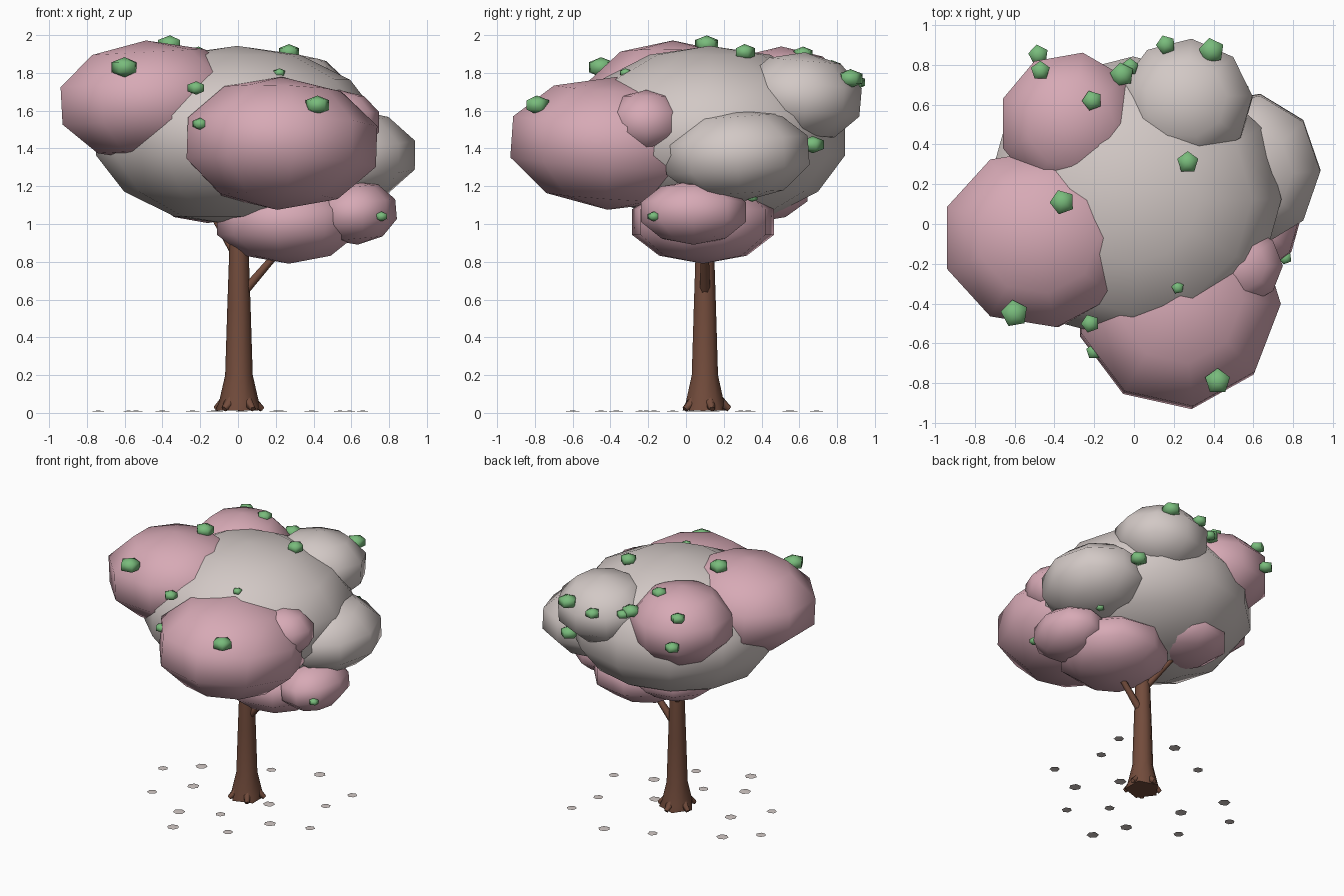
import bpy
import bmesh
from math import sin, cos, pi, radians
from mathutils import Vector, Matrix, Euler

cube = bpy.data.objects.get("Cube")
if cube:
    bpy.data.objects.remove(cube, do_unlink=True)


def material(name, rgb):
    mat = bpy.data.materials.new(name)
    mat.use_nodes = True
    mat.diffuse_color = (*rgb, 1)
    bsdf = mat.node_tree.nodes["Principled BSDF"]
    bsdf.inputs["Base Color"].default_value = (*rgb, 1)
    bsdf.inputs["Roughness"].default_value = 0.9
    return mat


PINK = material("blossom pink", (0.68, 0.4, 0.465))
PALE = material("pale blossom", (0.645, 0.58, 0.56))
BARK = material("bark brown", (0.17, 0.072, 0.045))
GREEN = material("leaf green", (0.19, 0.5, 0.2))


def finish(name, bm, mat, smooth):
    bmesh.ops.recalc_face_normals(bm, faces=bm.faces)
    mesh = bpy.data.meshes.new(name)
    bm.to_mesh(mesh)
    bm.free()
    mesh.materials.append(mat)
    for p in mesh.polygons:
        p.use_smooth = smooth and len(p.vertices) < 5
    obj = bpy.data.objects.new(name, mesh)
    bpy.context.collection.objects.link(obj)
    return obj


def lathe(name, profile, sides, mat, phase=0.0, smooth=True, wobble=0.0, capped=True):
    """Revolve (radius, height) points; a zero radius makes a pole.
    wobble spreads every other vertex of the first ring outwards."""
    bm = bmesh.new()
    rings = []
    for k, (r, z) in enumerate(profile):
        if r < 1e-6:
            rings.append([bm.verts.new((0, 0, z))])
            continue
        ring = []
        for i in range(sides):
            a = phase + 2 * pi * i / sides
            rr = r + (wobble if k == 0 and i % 2 else 0)
            ring.append(bm.verts.new((rr * cos(a), rr * sin(a), z)))
        rings.append(ring)
    for lo, hi in zip(rings, rings[1:]):
        for i in range(sides):
            j = (i + 1) % sides
            corners = [lo[i % len(lo)], lo[j % len(lo)], hi[j % len(hi)], hi[i % len(hi)]]
            bm.faces.new(list(dict.fromkeys(corners)))
    for end in (rings[0], rings[-1]):
        if capped and len(end) > 1:
            bm.faces.new(end)
    return finish(name, bm, mat, smooth)


def ball(name, center, radii, sides, bands, mat, phase=0, tilt=(0, 0)):
    profile = [(sin(pi * k / bands), -cos(pi * k / bands)) for k in range(bands + 1)]
    obj = lathe(name, profile, sides, mat, radians(phase))
    rot = Euler((radians(tilt[0]), radians(tilt[1]), 0)).to_matrix().to_4x4()
    obj.data.transform(Matrix.Translation(center) @ rot @ Matrix.Diagonal((*radii, 1)))


def limb(name, start, end, r0, r1, sides=6):
    start, end = Vector(start), Vector(end)
    axis = end - start
    obj = lathe(name, [(r0, 0), (r1, axis.length)], sides, BARK)
    rot = axis.to_track_quat('Z', 'Y').to_matrix().to_4x4()
    obj.data.transform(Matrix.Translation(start) @ rot)


# Trunk with flared foot, roots and branches
trunk = lathe("trunk", [(0.1, 0.012), (0.105, 0.06), (0.073, 0.2), (0.062, 0.55), (0.05, 0.9), (0.042, 1.1)],
              10, BARK, wobble=0.025)
trunk.location = (0.005, 0.1, 0)
for i in range(5):
    a = 2 * pi * i / 5 + 0.3
    d = Vector((cos(a), sin(a), 0))
    base = Vector((0.005, 0.1, 0))
    limb(f"root_{i + 1}", base + d * 0.06 + Vector((0, 0, 0.075)),
         base + d * 0.13 + Vector((0, 0, 0.02)), 0.035, 0.016, 5)
limb("right_branch", (0.03, 0.1, 0.64), (0.28, 0.1, 0.93), 0.028, 0.018)
limb("back_branch", (0, 0.11, 0.82), (-0.14, 0.28, 1.06), 0.026, 0.016)

# Crown: one large pale mass and overlapping clumps
ball("main_crown", (-0.005, 0.125, 1.468), (0.765, 0.735, 0.475), 12, 7, PALE)
clumps = [
    ("front_clump", (0.22, -0.39, 1.427), (0.52, 0.545, 0.353), PINK, 38, (-4, 2)),
    ("left_clump", (-0.47, -0.07, 1.65), (0.5, 0.46, 0.322), PINK, 0, (0, -3)),
    ("back_left_clump", (-0.32, 0.505, 1.66), (0.365, 0.365, 0.28), PINK, 0, (0, 0)),
    ("back_clump", (0.26, 0.61, 1.67), (0.34, 0.32, 0.24), PALE, 5, (-5, 0)),
    ("right_clump", (0.57, 0.27, 1.365), (0.37, 0.39, 0.25), PALE, 0, (4, 0)),
    ("lower_clump", (0.27, 0.09, 1.01), (0.385, 0.385, 0.22), PINK, 20, (0, 0)),
    ("lower_right_clump", (0.62, 0.04, 1.06), (0.22, 0.285, 0.17), PINK, 0, (0, -5)),
    ("right_front_clump", (0.535, -0.21, 1.54), (0.215, 0.2, 0.17), PINK, 0, (0, 0)),
    ("lower_back_clump", (-0.16, 0.34, 1.17), (0.31, 0.31, 0.165), PINK, 0, (0, 0)),
]
for name, center, (rx, ry, rz), mat, phase, tilt in clumps:
    ball(name, center, (rx * 1.04, ry * 1.04, rz), 9, 5, mat, phase, tilt)

# Leaf buds: x, y, z, radius
buds = [
    (0.42, -0.79, 1.63, 0.066), (-0.6, -0.45, 1.83, 0.07), (-0.36, 0.11, 1.95, 0.064),
    (0.27, 0.31, 1.91, 0.056), (0.39, 0.87, 1.77, 0.066), (0.16, 0.9, 1.75, 0.05),
    (-0.02, 0.79, 1.75, 0.044), (-0.06, 0.75, 1.77, 0.062), (-0.21, 0.62, 1.9, 0.052),
    (-0.47, 0.77, 1.83, 0.05), (-0.48, 0.85, 1.64, 0.052), (-0.22, -0.5, 1.72, 0.047),
    (-0.2, -0.64, 1.53, 0.042), (0.22, -0.32, 1.8, 0.032), (0.76, -0.17, 1.04, 0.034),
    (0.52, 0.67, 1.42, 0.06), (0.6, 0.35, 1.14, 0.03),
]
for i, (x, y, z, r) in enumerate(buds):
    ball(f"leaf_bud_{i + 1}", (x, y, z), (r * 1.15, r * 1.15, r * 0.76), 5, 3, GREEN, 90 + 10 * (i % 3))

# Fallen petals on the ground
petals = [
    (-0.74, 0.15), (-0.54, 0.33), (-0.11, 0.56), (0.21, 0.69), (-0.58, -0.21),
    (-0.4, 0.03), (0.59, 0.54), (-0.24, -0.37), (0.02, -0.24), (0.2, 0.09),
    (0.54, 0.29), (-0.13, -0.6), (0.23, -0.45), (0.39, -0.17), (0.66, -0.07),
]
for i, (x, y) in enumerate(petals):
    r = 0.036 + 0.007 * (i % 2)
    petal = lathe(f"petal_{i + 1}", [(r, 0), (0, 0.005)], 6, PALE, 0.4 * i, capped=False)
    petal.location = (x, y, 0.008)
